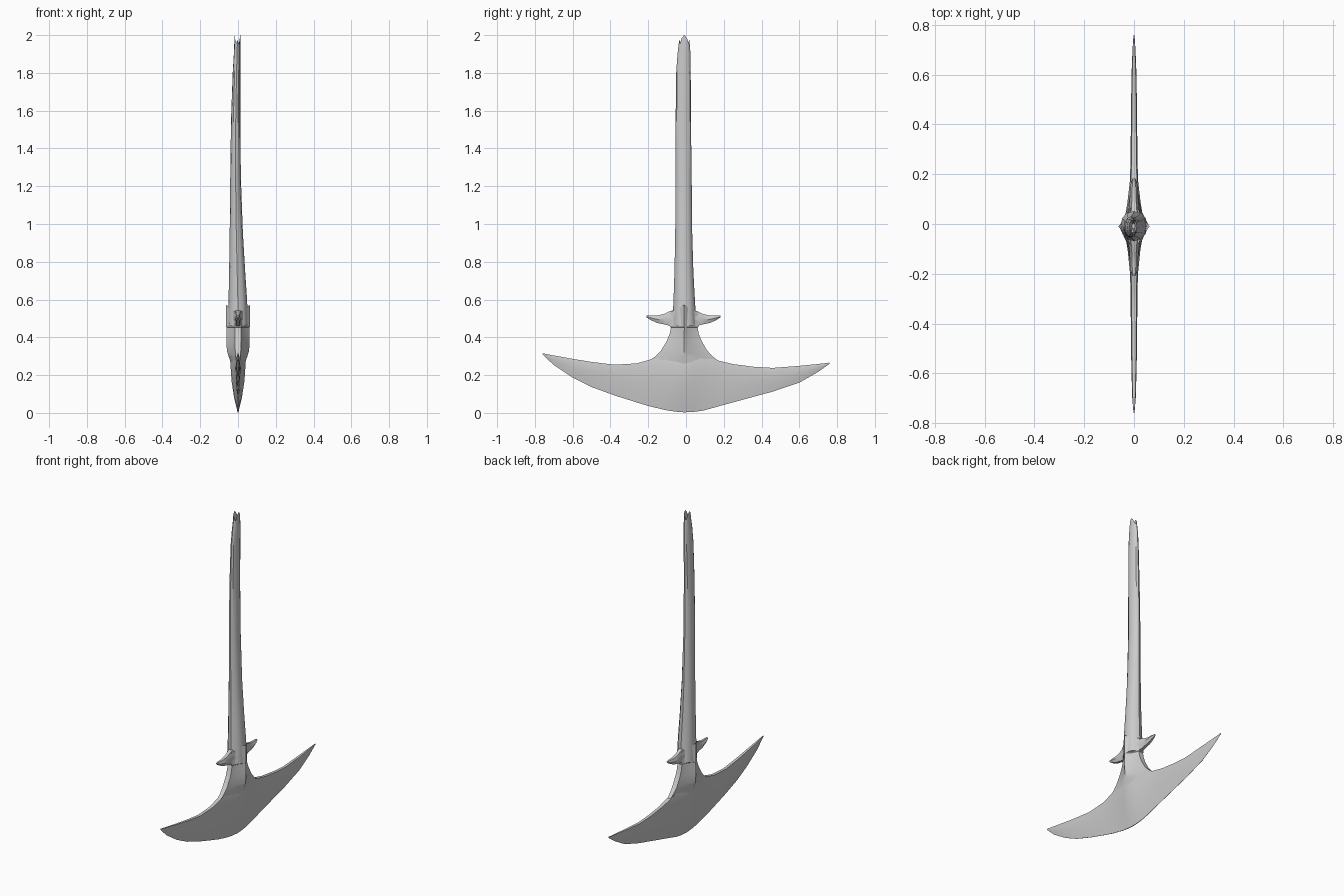
import bpy, bmesh
from math import cos, sin, pi


def loft(name, rings, angle=0.6):
    """Skin a list of equal-length point rings and cap both ends."""
    bm = bmesh.new()
    vs = [[bm.verts.new(p) for p in r] for r in rings]
    n = len(rings[0])
    for a, b in zip(vs, vs[1:]):
        for i in range(n):
            j = (i + 1) % n
            bm.faces.new((a[i], a[j], b[j], b[i]))
    bm.faces.new(vs[0][::-1])
    bm.faces.new(vs[-1])
    bmesh.ops.recalc_face_normals(bm, faces=bm.faces)
    me = bpy.data.meshes.new(name)
    bm.to_mesh(me)
    bm.free()
    ob = bpy.data.objects.new(name, me)
    bpy.context.collection.objects.link(ob)
    bpy.ops.object.select_all(action='DESELECT')
    ob.select_set(True)
    bpy.context.view_layer.objects.active = ob
    bpy.ops.object.shade_smooth_by_angle(angle=angle)
    return ob


def diamond(w, y0, y1, z, lift=0.0):
    """Concave diamond: ridges at +-x, narrow blunt ends at y0 and y1."""
    c = (y0 + y1) / 2
    half = [(0.25, 1, 0), (0.5, 0.5, 0.35), (1, 0, 1), (0.5, -0.5, 0.35), (0.25, -1, 0)]
    h = (y1 - y0) / 2
    right = [(w * a, c + h * b, z + lift * k) for a, b, k in half]
    return right + [(-x, y, zz) for x, y, zz in right[::-1]]


# Crescent blade: y, bottom z, top z, half thickness
blade = [(-0.76, 0.31, 0.316, 0.002), (-0.70, 0.253, 0.304, 0.007),
         (-0.60, 0.187, 0.286, 0.010), (-0.50, 0.137, 0.27, 0.012),
         (-0.38, 0.093, 0.255, 0.013), (-0.26, 0.055, 0.262, 0.014),
         (-0.19, 0.034, 0.282, 0.017), (-0.10, 0.013, 0.30, 0.026),
         (-0.05, 0.006, 0.30, 0.035), (-0.01, 0.003, 0.30, 0.040),
         (0.04, 0.005, 0.30, 0.034), (0.09, 0.012, 0.30, 0.026),
         (0.17, 0.034, 0.277, 0.017), (0.25, 0.056, 0.258, 0.014),
         (0.36, 0.086, 0.244, 0.013), (0.46, 0.113, 0.238, 0.012),
         (0.60, 0.160, 0.249, 0.010), (0.70, 0.217, 0.259, 0.006),
         (0.76, 0.26, 0.266, 0.002)]
side = [(0.05, 0), (0.5, 0.25), (0.85, 0.55), (1.0, 0.85), (0.7, 1)]
rings = []
for y, zb, zt, w in blade:
    r = [(w * a, y, zb + (zt - zb) * t) for a, t in side]
    rings.append(r + [(-x, yy, z) for x, yy, z in r[::-1]])
loft("blade", rings)

# Flared neck between blade and collar
neck = [(0.25, 0.036, -0.20, 0.18), (0.28, 0.043, -0.19, 0.165),
        (0.30, 0.050, -0.160, 0.140), (0.33, 0.059, -0.132, 0.112),
        (0.38, 0.061, -0.102, 0.083), (0.42, 0.061, -0.086, 0.067),
        (0.46, 0.060, -0.078, 0.060)]
loft("neck", [diamond(w, a, b, z) for z, w, a, b in neck])

# Collar with peaked ridges on both faces
loft("collar", [diamond(0.054, -0.075, 0.055, 0.448),
                diamond(0.063, -0.085, 0.065, 0.455),
                diamond(0.063, -0.085, 0.065, 0.535, 0.037),
                diamond(0.050, -0.070, 0.050, 0.530, 0.025)])

# Guard spikes: y offset from collar, bottom z, top z, half thickness
guard = [(0.03, 0.453, 0.545, 0.028), (0.07, 0.460, 0.540, 0.022),
         (0.10, 0.468, 0.525, 0.018), (0.14, 0.476, 0.515, 0.016),
         (0.175, 0.492, 0.515, 0.013), (0.195, 0.505, 0.515, 0.006)]
for name, s in (("guard_spike_front", -1), ("guard_spike_back", 1)):
    rings = []
    for d, zb, zt, w in guard:
        y, m = -0.013 + s * d, (zb + zt) / 2
        rings.append([(w * .5, y, zb), (w, y, m), (w * .5, y, zt),
                      (-w * .5, y, zt), (-w, y, m), (-w * .5, y, zb)])
    loft(name, rings)

# Tapered handle: z, x range, y range
handle = [(0.46, -0.054, 0.054, -0.072, 0.056), (0.60, -0.050, 0.048, -0.066, 0.047),
          (0.75, -0.047, 0.038, -0.061, 0.039), (0.95, -0.044, 0.026, -0.057, 0.033),
          (1.25, -0.041, 0.015, -0.056, 0.030), (1.55, -0.037, 0.013, -0.055, 0.026),
          (1.80, -0.028, 0.012, -0.052, 0.025), (1.90, -0.022, 0.012, -0.045, 0.024)]
N = 12


def oval(z, x0, x1, y0, y1, jag=0.0):
    return [((x0 + x1) / 2 + (x1 - x0) / 2 * cos(2 * pi * i / N),
             (y0 + y1) / 2 + (y1 - y0) / 2 * sin(2 * pi * i / N),
             z + (jag if i % 3 == 0 else 0)) for i in range(N)]


# Splintered end: alternating points around a small hollow
rings = [oval(*h) for h in handle]
top = oval(1.95, -0.018, 0.012, -0.036, 0.018)
heights = [2.0, 1.985, 1.955, 1.975, 1.95, 1.985]
rings.append([(x, y, heights[i % 6]) for i, (x, y, z) in enumerate(top)])
rings.append(oval(1.93, -0.008, 0.004, -0.018, 0.002))
loft("handle", rings)
